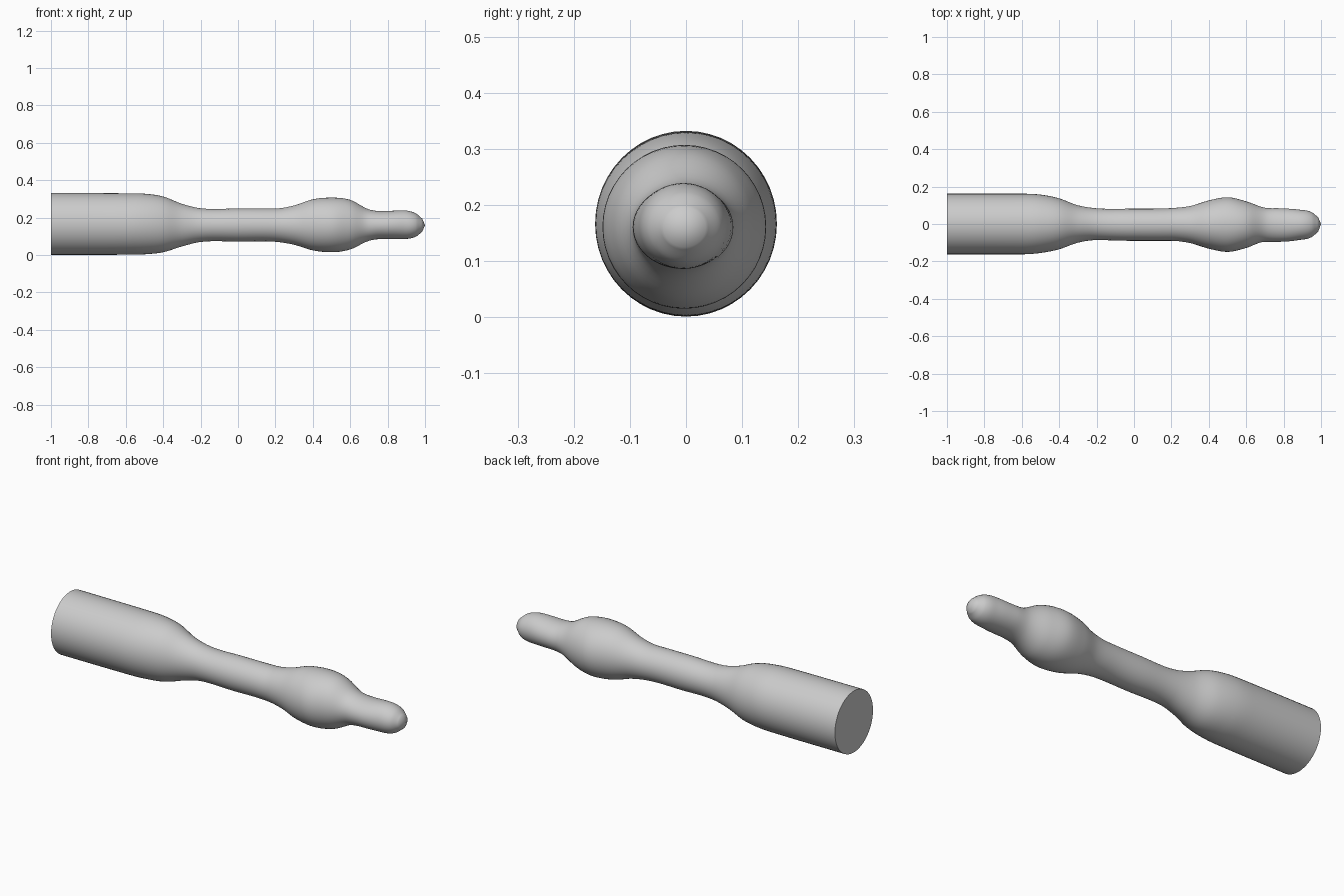
import bpy, bmesh, math

cube = bpy.data.objects.get("Cube")
if cube:
    bpy.data.objects.remove(cube, do_unlink=True)

grey = bpy.data.materials.new("plain grey")
grey.use_nodes = True
grey.diffuse_color = (0.6, 0.6, 0.6, 1)
grey.node_tree.nodes["Principled BSDF"].inputs["Base Color"].default_value = (0.6, 0.6, 0.6, 1)

# Profile along the length: x, right edge y, left edge y, bottom z, top z
STATIONS = [
    (-1.0, -.162, .162, .001, .332), (-.6, -.162, .162, .002, .330),
    (-.5, -.155, .157, .004, .328), (-.4, -.135, .137, .015, .313),
    (-.3, -.100, .100, .046, .274), (-.2, -.086, .084, .070, .250),
    (0, -.090, .082, .072, .249), (.2, -.090, .085, .071, .249),
    (.3, -.102, .096, .055, .265), (.4, -.132, .126, .025, .298),
    (.5, -.149, .143, .015, .307), (.6, -.128, .121, .030, .295),
    (.7, -.095, .087, .076, .244), (.78, -.095, .084, .086, .235),
    (.88, -.086, .077, .086, .239), (.95, -.070, .063, .098, .223),
    (.985, -.040, .035, .125, .195),
]
SIDES, STEPS = 48, 6


def catmull(a, b, c, d, t):
    """Smooth value between neighbouring stations b and c, uneven spacing."""
    h = c[0] - b[0]
    out = [b[0] + h * t]
    for k in range(1, 5):
        slope = (c[k] - b[k]) / h
        before = (b[k] - a[k]) / (b[0] - a[0]) if a is not b else slope
        after = (d[k] - c[k]) / (d[0] - c[0]) if d is not c else slope
        m0 = (before + slope) / 2 if before * slope > 0 else 0
        m1 = (slope + after) / 2 if slope * after > 0 else 0
        out.append((2*t**3 - 3*t**2 + 1) * b[k] + (t**3 - 2*t**2 + t) * h * m0
                   + (3*t**2 - 2*t**3) * c[k] + (t**3 - t**2) * h * m1)
    return out


# Shaped handle body, lofted through smooth rings
rings = []
last = len(STATIONS) - 1
for i in range(last):
    a, b, c, d = (STATIONS[max(0, min(last, i + j))] for j in (-1, 0, 1, 2))
    rings += [catmull(a, b, c, d, s / STEPS) for s in range(STEPS)]
rings.append(STATIONS[last])

bm = bmesh.new()
loops = []
for x, y0, y1, z0, z1 in rings:
    loops.append([bm.verts.new((
        x,
        (y0 + y1) / 2 + (y1 - y0) / 2 * math.cos(math.tau * k / SIDES),
        (z0 + z1) / 2 + (z1 - z0) / 2 * math.sin(math.tau * k / SIDES)))
        for k in range(SIDES)])
for p, q in zip(loops, loops[1:]):
    for k in range(SIDES):
        n = (k + 1) % SIDES
        bm.faces.new((p[k], p[n], q[n], q[k]))

# Flat butt end and rounded tip
bm.faces.new(loops[0])
tip = bm.verts.new((1, 0, .16))
for k in range(SIDES):
    bm.faces.new((loops[-1][k], loops[-1][(k + 1) % SIDES], tip))
bmesh.ops.recalc_face_normals(bm, faces=bm.faces)

mesh = bpy.data.meshes.new("turned_rod")
bm.to_mesh(mesh)
bm.free()
mesh.materials.append(grey)
rod = bpy.data.objects.new("turned_rod", mesh)
bpy.context.collection.objects.link(rod)
bpy.context.view_layer.objects.active = rod
rod.select_set(True)
bpy.ops.object.shade_smooth_by_angle(angle=math.radians(40))
